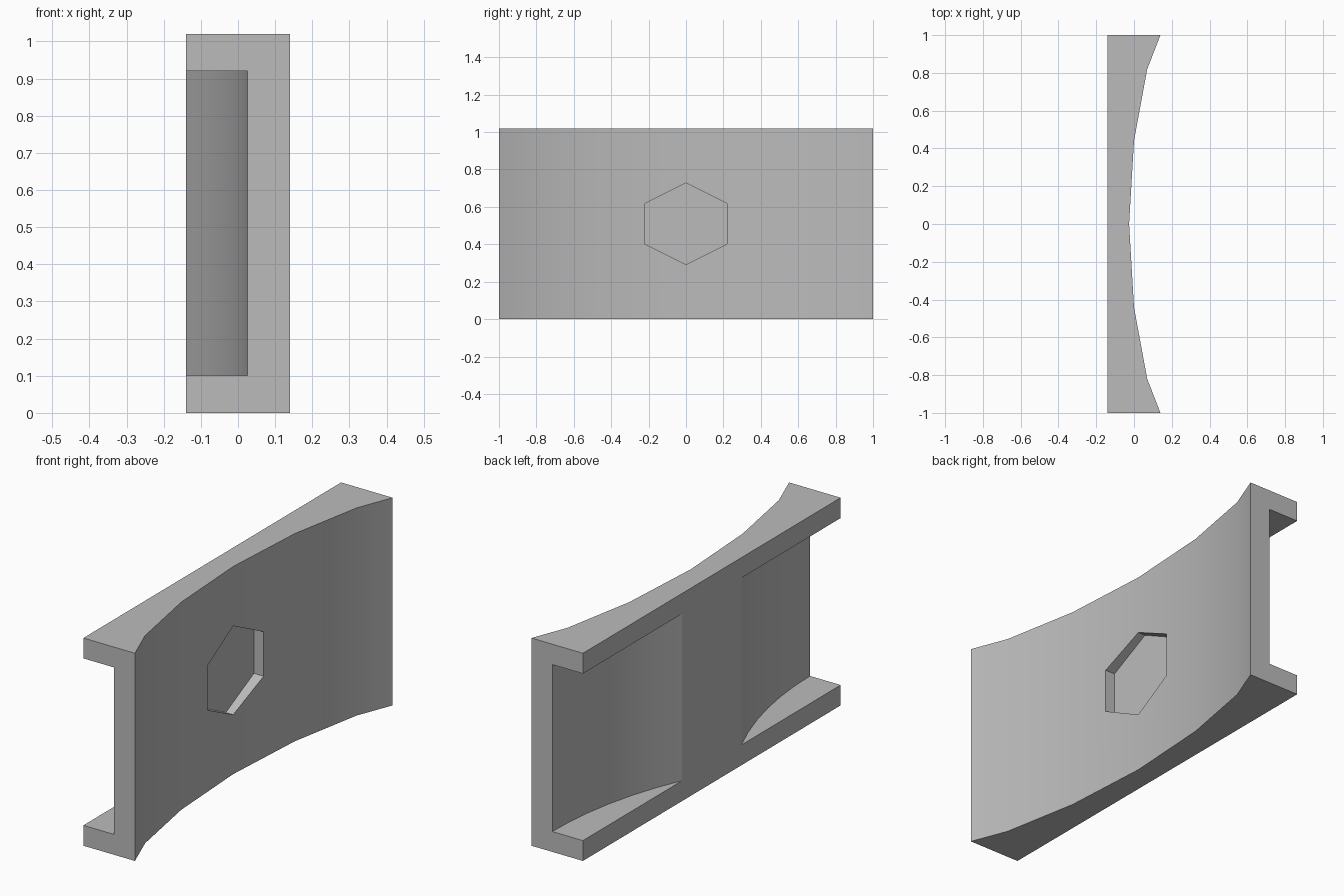
import bpy
from math import sqrt

HEIGHT, FLANGE, BACK = 1.02, 0.1, -0.14

default = bpy.data.objects.get("Cube")
if default:
    bpy.data.objects.remove(default, do_unlink=True)

# One plain grey for the whole part
grey = bpy.data.materials.new("plain grey")
grey.use_nodes = True
grey.diffuse_color = (0.5, 0.5, 0.5, 1)
grey.node_tree.nodes["Principled BSDF"].inputs["Base Color"].default_value = (0.5, 0.5, 0.5, 1)


def prism(name, outline, offset):
    """Extrude a closed 3D outline by an offset vector into a solid."""
    n = len(outline)
    verts = list(outline) + [tuple(a + b for a, b in zip(p, offset)) for p in outline]
    faces = [list(range(n))[::-1], list(range(n, 2 * n))]
    faces += [[i, (i + 1) % n, n + (i + 1) % n, n + i] for i in range(n)]
    mesh = bpy.data.meshes.new(name)
    mesh.from_pydata(verts, [], faces)
    mesh.materials.append(grey)
    obj = bpy.data.objects.new(name, mesh)
    bpy.context.collection.objects.link(obj)
    # Make all normals face outwards
    bpy.ops.object.select_all(action='DESELECT')
    obj.select_set(True)
    bpy.context.view_layer.objects.active = obj
    bpy.ops.object.mode_set(mode='EDIT')
    bpy.ops.mesh.select_all(action='SELECT')
    bpy.ops.mesh.normals_make_consistent(inside=False)
    bpy.ops.object.mode_set(mode='OBJECT')
    return obj


# Body: flat back, hollow curved face
half = [(0.14, 1), (0.07, 0.82), (0, 0.44)]
curve = half + [(-0.026, 0)] + [(x, -y) for x, y in reversed(half)]
body = prism("curved_bracket",
             [(x, y, 0) for x, y in [(BACK, 1)] + curve + [(BACK, -1)]], (0, 0, HEIGHT))
cutters = []

# Bulged pocket at each end of the back, leaving a flange above and below
REACH, DEPTH, STEPS = 0.77, 0.166, 6
radius = (REACH ** 2 + DEPTH ** 2) / (2 * DEPTH)
for side, label in ((1, "back"), (-1, "front")):
    arc = []
    for i in range(STEPS + 1):
        u = REACH * i / STEPS
        arc.append((BACK + DEPTH - radius + sqrt(radius ** 2 - u ** 2), side * (1 - u)))
    slope = (arc[-2][0] - arc[-1][0]) / abs(arc[-2][1] - arc[-1][1])
    tip = (BACK - 0.1, arc[-1][1] - side * 0.1 / slope)
    outline = [(BACK - 0.1, side * 1.1), (arc[0][0], side * 1.1)] + arc + [tip]
    cutters.append(prism(label + "_pocket_cutter", [(x, y, FLANGE) for x, y in outline],
                         (0, 0, HEIGHT - 2 * FLANGE)))

# Six-sided blind socket in the middle of the curved face
R, MID = 0.218, HEIGHT / 2
hexagon = [(0, R), (R, R / 2), (R, -R / 2), (0, -R), (-R, -R / 2), (-R, R / 2)]
cutters.append(prism("socket_cutter", [(-0.066, y, MID + z) for y, z in hexagon], (0.3, 0, 0)))

# Cut the pockets and socket, then drop the cutters
bpy.ops.object.select_all(action='DESELECT')
body.select_set(True)
bpy.context.view_layer.objects.active = body
for cutter in cutters:
    cutter.hide_render = True
    mod = body.modifiers.new(cutter.name, 'BOOLEAN')
    mod.operation = 'DIFFERENCE'
    mod.solver = 'EXACT'
    mod.object = cutter
    bpy.ops.object.modifier_apply(modifier=mod.name)
    bpy.data.objects.remove(cutter, do_unlink=True)

# Smooth the curved walls, keep real edges sharp
bpy.ops.object.shade_smooth_by_angle(angle=0.26)
